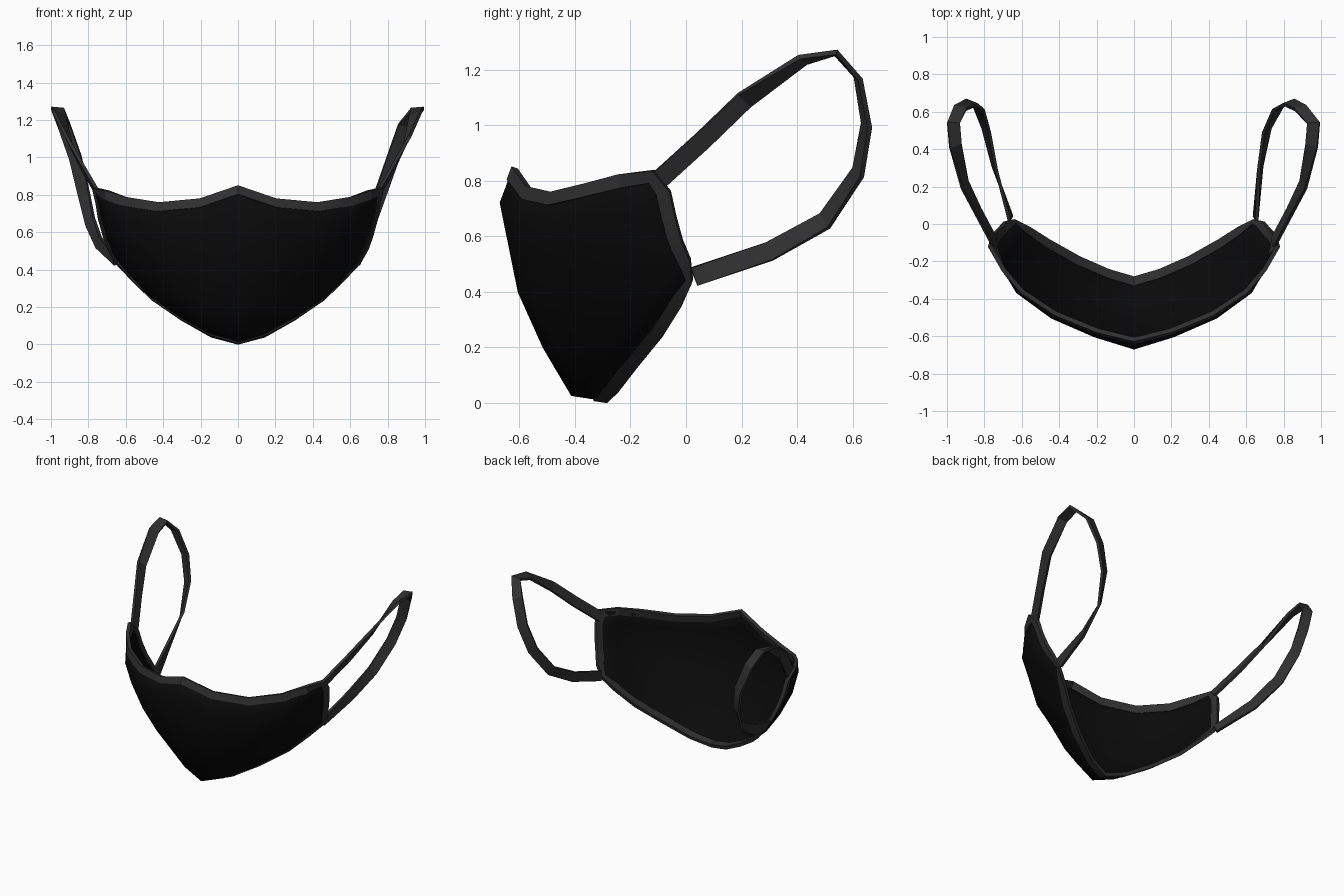
import bpy, bmesh, math
from mathutils import Vector as V

if "Cube" in bpy.data.objects:
    bpy.data.objects.remove(bpy.data.objects["Cube"])


def material(name, v):
    m = bpy.data.materials.new(name)
    m.diffuse_color = (v, v, v, 1)
    m.use_nodes = True
    m.node_tree.nodes["Principled BSDF"].inputs["Base Color"].default_value = m.diffuse_color
    return m


BLACK = material("black_cloth", 0.003)
GREY = material("dark_trim", 0.03)


def make(name, verts, faces, mat, angle):
    bm = bmesh.new()
    vs = [bm.verts.new(v) for v in verts]
    for f in faces:
        bm.faces.new([vs[i] for i in f])
    bmesh.ops.recalc_face_normals(bm, faces=bm.faces[:])
    me = bpy.data.meshes.new(name)
    bm.to_mesh(me)
    bm.free()
    ob = bpy.data.objects.new(name, me)
    bpy.context.collection.objects.link(ob)
    me.materials.append(mat)
    bpy.ops.object.select_all(action='DESELECT')
    ob.select_set(True)
    bpy.context.view_layer.objects.active = ob
    bpy.ops.object.shade_smooth_by_angle(angle=math.radians(angle))
    return ob


def sweep(name, rings, closed, mat):
    """Join four-point sections into a band."""
    n = len(rings)
    faces = []
    for i in range(n if closed else n - 1):
        a, b = 4 * i, 4 * ((i + 1) % n)
        for k in range(4):
            j = (k + 1) % 4
            faces.append((a + k, a + j, b + j, b + k))
    if not closed:
        faces += [(0, 1, 2, 3), tuple(range(4 * n - 4, 4 * n))]
    return make(name, [p for r in rings for p in r], faces, mat, 25)


# Face panel: columns from the centre to the cheek, each from top to chin
half = [
    [(0, -.62, .84), (0, -.665, .72), (0, -.60, .40), (0, -.51, .20), (0, -.41, .03), (0, -.29, .012)],
    [(.20, -.57, .77), (.21, -.60, .65), (.20, -.55, .40), (.18, -.47, .22), (.15, -.38, .08), (.14, -.25, .05)],
    [(.42, -.48, .75), (.44, -.50, .65), (.42, -.46, .45), (.37, -.38, .28), (.33, -.29, .17), (.30, -.18, .14)],
    [(.60, -.36, .78), (.625, -.365, .68), (.60, -.33, .53), (.55, -.26, .39), (.50, -.18, .29), (.46, -.09, .25)],
    [(.70, -.24, .815), (.705, -.23, .73), (.685, -.20, .62), (.65, -.14, .51), (.61, -.08, .42), (.57, -.02, .36)],
    [(.765, -.12, .83), (.75, -.065, .76), (.735, -.045, .67), (.71, -.02, .58), (.685, .01, .51), (.645, .02, .44)],
]
grid = [[V((-x, y, z)) for x, y, z in c] for c in half[:0:-1]] + [[V(p) for p in c] for c in half]
C, R = len(grid), len(grid[0])
faces = [(c * R + r, c * R + r + 1, (c + 1) * R + r + 1, (c + 1) * R + r)
         for c in range(C - 1) for r in range(R - 1)]
panel = make("face_panel", [p for c in grid for p in c], faces, BLACK, 50)
normals = [v.normal.copy() for v in panel.data.vertices]
sol = panel.modifiers.new("thickness", 'SOLIDIFY')
sol.thickness = 0.012
sol.offset = 0

# Trim wrapped around the panel edge
loop = ([(c, 0) for c in range(C)] + [(C - 1, r) for r in range(1, R)]
        + [(c, R - 1) for c in range(C - 2, -1, -1)] + [(0, r) for r in range(R - 2, 0, -1)])
rings = []
for i, (c, r) in enumerate(loop):
    p = grid[c][r]
    d = V((0, 0, 0))
    if r in (0, R - 1):
        d += (grid[c][1 if r == 0 else R - 2] - p).normalized()
    if c in (0, C - 1):
        d += (grid[1 if c == 0 else C - 2][r] - p).normalized()
    n = normals[c * R + r] * 0.012
    a, b = p - d * 0.008, p + d * 0.042
    rings.append([a + n, b + n, b - n, a - n])
sweep("edge_trim", rings, True, GREY)

# Ear loops: right x, left x, y, z, twist in degrees
path = [
    (.745, .745, -.10, .80, 0), (.83, .83, .06, .945, 0), (.905, .905, .21, 1.09, 12),
    (.95, .955, .42, 1.235, 50), (.96, .965, .54, 1.26, 65), (.89, .93, .62, 1.17, 70),
    (.83, .87, .65, 1.0, 65), (.77, .83, .62, .83, 60), (.71, .79, .50, .655, 45),
    (.675, .745, .30, .545, 30), (.65, .66, .03, .455, 5)]
for name, s in (("right_ear_loop", 1), ("left_ear_loop", -1)):
    pts = [V((s * (q[0] if s > 0 else q[1]), q[2], q[3])) for q in path]
    out = V((s * .94, -.08, -.31)).normalized()
    mid = sum(pts, V()) / len(pts)
    rings = []
    for i, p in enumerate(pts):
        t = (pts[min(i + 1, len(pts) - 1)] - pts[max(i - 1, 0)]).normalized()
        w0 = out.cross(t).normalized()
        if w0.dot(p - mid) < 0:
            w0 = -w0
        a = math.radians(path[i][4])
        w = (w0 * math.cos(a) + out * math.sin(a)).normalized()
        h = t.cross(w).normalized() * 0.009
        w = w * 0.034
        rings.append([p + w + h, p - w + h, p - w - h, p + w - h])
    sweep(name, rings, False, GREY)
